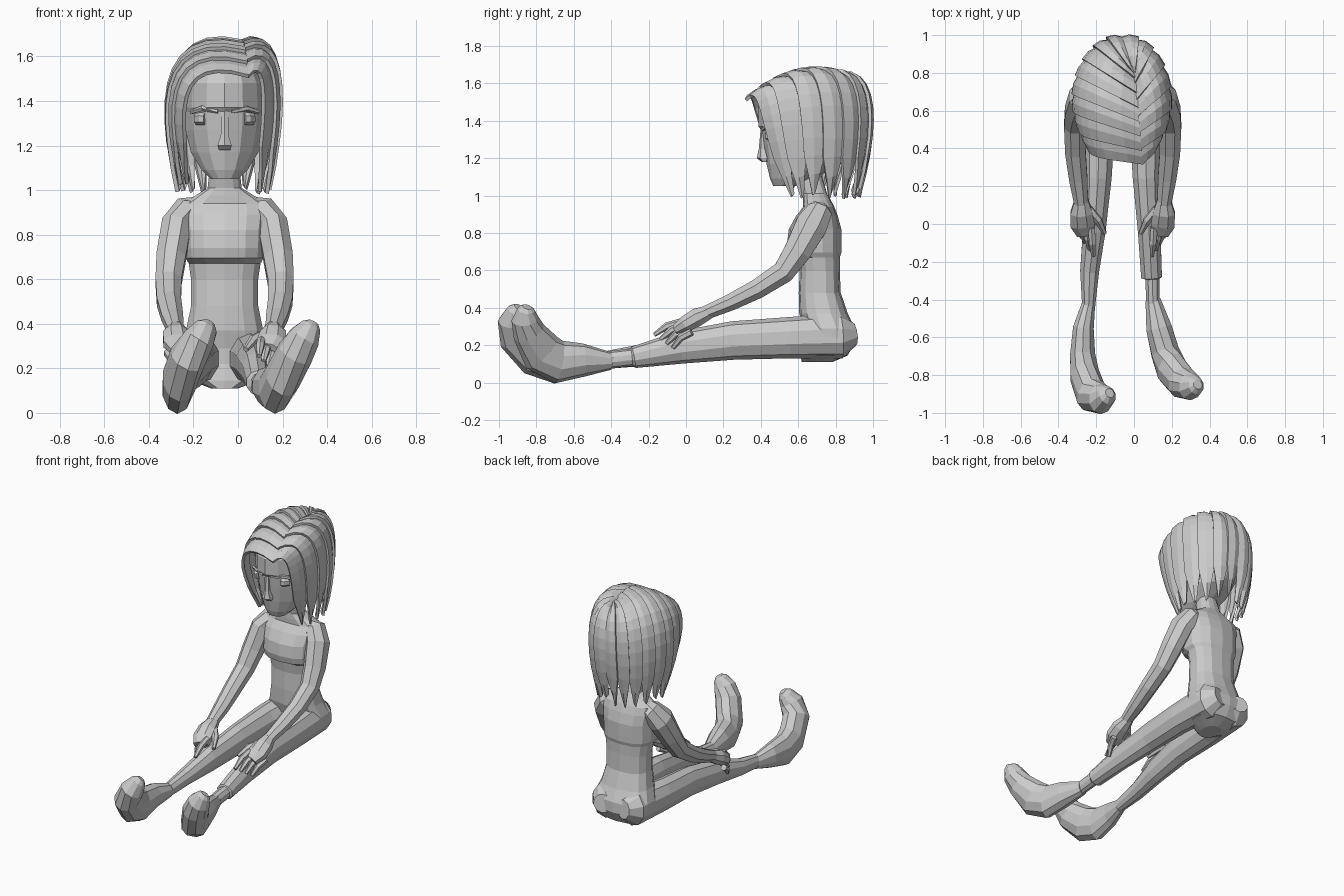
import bpy, bmesh, math, random
from mathutils import Vector

random.seed(4)
CX = -0.06  # centre line of the body


def make(name, bm):
    bmesh.ops.recalc_face_normals(bm, faces=bm.faces[:])
    me = bpy.data.meshes.new(name)
    bm.to_mesh(me)
    bm.free()
    ob = bpy.data.objects.new(name, me)
    bpy.context.collection.objects.link(ob)
    return ob


def loft(name, path, n=8, level=False, box=1.0):
    """Skin rings (x, y, z, half width, half depth) along a path; box < 1 squares them."""
    bm = bmesh.new()
    pts = [Vector(p[:3]) for p in path]
    rings = []
    for i, p in enumerate(path):
        t = (pts[min(i + 1, len(pts) - 1)] - pts[max(i - 1, 0)]).normalized()
        if level:
            t = Vector((0, 0, 1))
        x = Vector((1, 0, 0))
        u = (x - t * x.dot(t)).normalized()
        v = t.cross(u)
        ring = []
        for k in range(n):
            a = 2 * math.pi * (k + .5) / n
            c, s = (math.copysign(abs(w) ** box, w) * 1.05 ** box for w in (math.cos(a), math.sin(a)))
            ring.append(bm.verts.new(pts[i] + u * p[3] * c + v * p[4] * s))
        rings.append(ring)
    for a, b in zip(rings, rings[1:]):
        for k in range(n):
            bm.faces.new((a[k], a[(k + 1) % n], b[(k + 1) % n], b[k]))
    bm.faces.new(rings[0])
    bm.faces.new(rings[-1])
    return make(name, bm)


def flip(path):
    return [(2 * CX - p[0], *p[1:]) for p in path]


def pair(name, path, n=8):
    loft(name + "_right", path, n)
    loft(name + "_left", flip(path), n)


# torso and neck
torso = [(.11, .70, .06, .08), (.145, .74, .15, .12), (.22, .768, .195, .132),
         (.29, .765, .20, .132), (.37, .735, .17, .125), (.48, .715, .148, .108), (.6, .715, .148, .103),
         (.67, .71, .158, .108), (.695, .69, .172, .135), (.74, .685, .176, .14), (.82, .69, .178, .135),
         (.89, .70, .188, .108), (.94, .71, .185, .08), (.975, .70, .13, .072),
         (1.01, .69, .075, .062), (1.15, .65, .06, .06)]
loft("torso", [(CX, y, z, rx, ry) for z, y, rx, ry in torso], 14, True, .8)

# head: z, front y, back y, half width
head = [(1.05, .47, .58, .06), (1.09, .455, .68, .1), (1.17, .44, .82, .148),
        (1.27, .425, .9, .172), (1.35, .415, .92, .178), (1.37, .40, .92, .18),
        (1.48, .40, .9, .175), (1.58, .47, .85, .13), (1.62, .55, .75, .07)]
loft("head", [(CX, (f + b) / 2, z, w, (b - f) / 2) for z, f, b, w in head], 14, True)

# nose, eyes and brows
loft("nose", [(CX, .42, 1.18, .028, .015), (CX, .415, 1.2, .035, .035),
              (CX, .41, 1.25, .018, .02), (CX, .41, 1.36, .018, .01)], 6, True)
pair("eye", [(-.19, .47, 1.32, .012, .025), (-.165, .445, 1.32, .02, .027),
             (-.15, .44, 1.32, .02, .025)], 6)
pair("eyebrow", [(-.21, .475, 1.35, .01, .01), (-.16, .43, 1.367, .012, .012),
                 (-.09, .41, 1.355, .01, .01)], 5)

# arms
pair("arm", [(-.17, .71, .935, .04, .05), (-.225, .71, .91, .065, .07), (-.275, .67, .84, .07, .088),
             (-.30, .595, .70, .068, .074), (-.312, .52, .59, .06, .062),
             (-.31, .38, .50, .056, .054), (-.295, .24, .43, .05, .046), (-.28, .11, .375, .038, .038)])

# hands
pair("palm", [(-.278, .14, .385, .033, .035), (-.278, .06, .35, .06, .05),
              (-.272, 0, .315, .066, .045), (-.255, -.05, .285, .05, .03)])
for k in range(4):
    s = k / 3
    base = Vector((-.225, -.02, .325)).lerp(Vector((-.315, .03, .27)), s)
    tip = Vector((-.215, -.17, .255)).lerp(Vector((-.275, -.07, .185)), s)
    mid = base.lerp(tip, .5) + Vector((0, -.008, .012))
    pair("finger_%d" % (k + 1), [(*base, .02, .02), (*mid, .019, .019), (*tip, .011, .011)], 6)
pair("thumb", [(-.24, .08, .355, .022, .022), (-.19, .02, .33, .022, .022), (-.155, -.05, .285, .012, .012)], 6)

# legs
legs = {
    "leg_right": [(-.14, .90, .26, .06, .06), (-.16, .83, .25, .10, .115), (-.185, .55, .24, .085, .105),
                  (-.19, .25, .225, .072, .098), (-.21, -.03, .188, .06, .083),
                  (-.235, -.25, .145, .05, .055), (-.24, -.43, .12, .035, .045)],
    "leg_left": [(.02, .90, .26, .06, .06), (.04, .83, .25, .10, .115), (.06, .55, .24, .085, .105),
                 (.065, .25, .225, .072, .098), (.08, -.03, .188, .06, .083),
                 (.093, -.28, .135, .055, .055), (.098, -.29, .135, .038, .045), (.10, -.42, .12, .035, .045)],
}
for name, path in legs.items():
    loft(name, path, 10)

# shoes: heel on the floor, toes pointing up and outward
loft("shoe_right", [(-.24, -.42, .115, .035, .045), (-.268, -.55, .12, .055, .08),
                    (-.272, -.69, .11, .066, .11), (-.262, -.80, .15, .076, .113),
                    (-.225, -.905, .25, .08, .098), (-.175, -.925, .33, .072, .078),
                    (-.14, -.905, .385, .05, .05), (-.128, -.895, .405, .025, .025)], 10)
loft("shoe_left", [(.10, -.40, .115, .04, .045), (.132, -.55, .12, .068, .085),
                   (.165, -.68, .11, .074, .11), (.20, -.77, .16, .078, .112),
                   (.258, -.84, .27, .08, .085), (.30, -.86, .34, .07, .07),
                   (.33, -.855, .39, .045, .045), (.338, -.85, .405, .025, .025)], 10)


# hair: overlapping pointed locks fanned out from a parting
HC = Vector((CX, .67, 1.36))


def hair_point(a, s, t, drop, fringe):
    c, sn = math.cos(a), math.sin(a)
    rim = Vector(((.25 if c > 0 else .265) * c, .325 * sn, 0))
    y = .33 + .45 * s
    root = Vector((.045 - .04 * s, y, 1.66 - 1.5 * (y - .65) ** 2))
    p1 = Vector((CX, .67 - fringe, root.z + .09)) + rim * 1.05
    p2 = Vector((CX, .67 - fringe, 1.4)) + rim * 1.15
    p3 = Vector((CX, .67, 1.02 + drop)) + rim * .78
    if sn < 0:
        p3.y = .67 + rim.y * .5
    q = 1 - t
    return root * q**3 + p1 * 3 * q * q * t + p2 * 3 * q * t * t + p3 * t**3


def hair_lock(name, f0, f1, side):
    bm = bmesh.new()
    drop = random.uniform(-.03, .03)
    grid = []
    for j in range(12):
        t = j / 11
        w = 1.1 if t < .84 else 1.1 - .95 * (t - .84) / .16
        row = []
        for u in (0, .5, 1):
            f = f0 + (f1 - f0) * (.5 + (u - .5) * w)
            end = -47 if side > 0 else 225
            a = math.radians(end + (92 - end) * f)
            fringe = max(0, .05 * (1 - 4 * f)) if side < 0 else 0
            p = hair_point(a, min(1, max(0, 1.3 * f)), t, drop, fringe)
            k = (1.03, 1.02, .97)[int(u * 2)]
            row.append(bm.verts.new(HC + (p - HC) * k))
        grid.append(row)
    for r, q in zip(grid, grid[1:]):
        for i in range(2):
            bm.faces.new((r[i], r[i + 1], q[i + 1], q[i]))
    ob = make(name, bm)
    m = ob.modifiers.new("thickness", 'SOLIDIFY')
    m.thickness = .018
    m.offset = 0


for side, count, label in ((1, 7, "left"), (-1, 8, "right")):
    for i in range(count):
        hair_lock("hair_lock_%s_%d" % (label, i + 1), i / count, (i + 1) / count, side)
